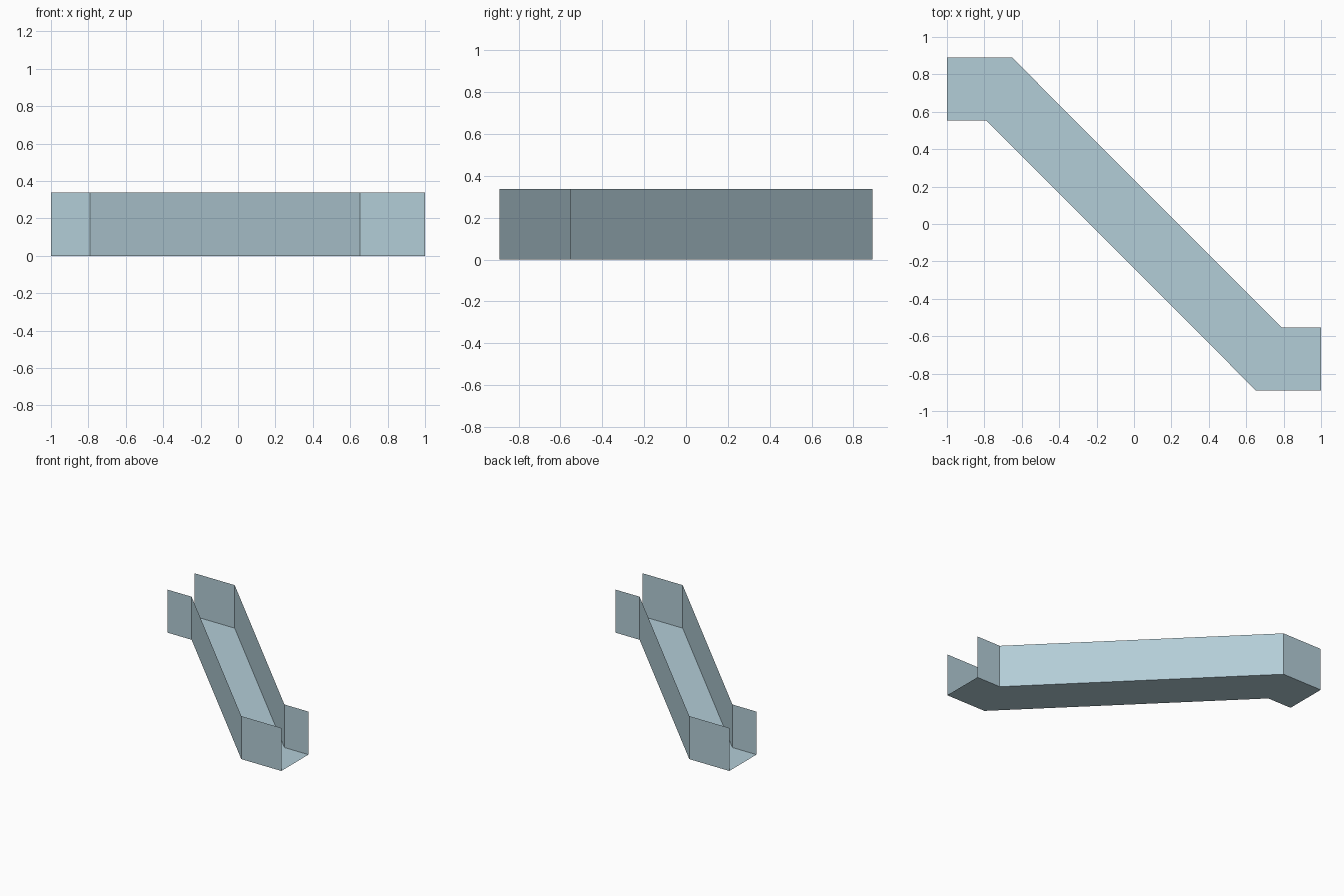
import bpy
import bmesh
from math import radians, tan
from mathutils import Vector

cube = bpy.data.objects.get("Cube")
if cube:
    bpy.data.objects.remove(cube, do_unlink=True)

WIDTH, HEIGHT = 0.336, 0.338
END_Y = 0.89
OUTER_BEND = 0.652
INNER_BEND = OUTER_BEND + WIDTH * tan(radians(22.5))  # mitred 45 degree bend

steel = bpy.data.materials.new("pale_blue_steel")
steel.use_nodes = True
colour = (0.45, 0.61, 0.68, 1)
steel.diffuse_color = colour
steel.node_tree.nodes["Principled BSDF"].inputs["Base Color"].default_value = colour

# Plan outlines of the two rails; the front one is the back one turned half round
back_rail = [Vector(p) for p in (
    (-1, END_Y, 0), (-OUTER_BEND, END_Y, 0),
    (INNER_BEND, WIDTH - END_Y, 0), (1, WIDTH - END_Y, 0))]
front_rail = [-p for p in reversed(back_rail)]


def sheet(name, edge_a, edge_b):
    """Thin folded sheet of quads bridging two polylines."""
    bm = bmesh.new()
    a = [bm.verts.new(p) for p in edge_a]
    b = [bm.verts.new(p) for p in edge_b]
    for i in range(len(a) - 1):
        bm.faces.new((a[i], a[i + 1], b[i + 1], b[i]))
    mesh = bpy.data.meshes.new(name)
    bm.to_mesh(mesh)
    bm.free()
    mesh.materials.append(steel)
    obj = bpy.data.objects.new(name, mesh)
    bpy.context.collection.objects.link(obj)
    return obj


def raised(rail):
    return [p + Vector((0, 0, HEIGHT)) for p in rail]


# Open-topped, open-ended channel: floor and two side walls
sheet("channel_floor", front_rail, back_rail)
sheet("front_wall", front_rail, raised(front_rail))
sheet("back_wall", raised(back_rail), back_rail)
